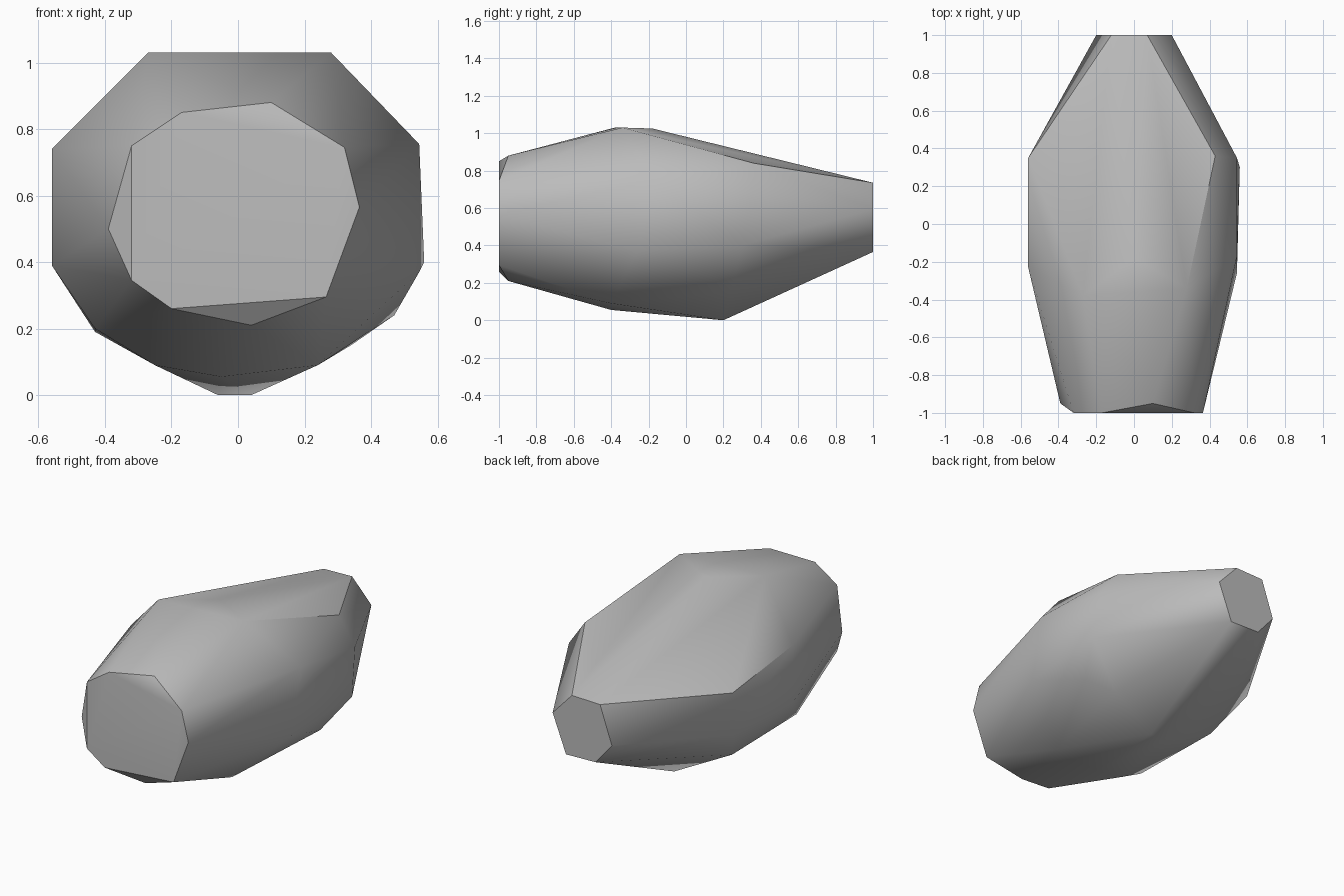
import bpy
import bmesh
import math

default_cube = bpy.data.objects.get("Cube")
if default_cube:
    bpy.data.objects.remove(default_cube, do_unlink=True)


def flat_material(name, value):
    material = bpy.data.materials.new(name)
    material.use_nodes = True
    colour = (value, value, value, 1)
    material.diffuse_color = colour
    material.node_tree.nodes["Principled BSDF"].inputs["Base Color"].default_value = colour
    return material


def ring_at(depth, outline):
    """Place an outline of (x, z) pairs on one upright plane."""
    return [(x, depth, z) for x, z in outline]


# Broad cut face at the front, with three chipped corners set back
front_face = ring_at(-1, [(-.32, .75), (-.17, .85), (.32, .745), (.365, .565),
                          (.265, .295), (-.2, .26), (-.32, .345)])
front_chips = ring_at(-.95, [(.1, .88), (.04, .21), (-.39, .5)])

# Small six-sided cut face at the back
back_face = ring_at(1, [(.2, .595), (.07, .735), (-.12, .73),
                        (-.2, .5), (-.09, .37), (.11, .365)])

# Widest part of the body: top ridge, flanks and keel
top_ridge = [(-.27, -.38, 1.03), (.28, -.34, 1.03), (0, -.18, 1.025), (.43, .36, .84)]
left_flank = [(.545, -.17, .755), (.545, -.26, .37), (.56, .3, .4), (.545, .35, .68)]
right_flank = [(-.56, -.23, .74), (-.56, -.23, .39), (-.56, .35, .67), (-.56, .34, .41)]
keel = [(.47, .12, .24), (.34, .24, .15), (.24, -.4, .09), (-.05, -.4, .055),
        (-.25, -.4, .09), (-.43, -.45, .2), (-.43, .17, .19), (.04, .2, 0), (-.06, .2, 0)]

# Wrap all of the corners in one faceted skin
bm = bmesh.new()
for point in front_face + front_chips + back_face + top_ridge + left_flank + right_flank + keel:
    bm.verts.new(point)
hull = bmesh.ops.convex_hull(bm, input=bm.verts)
bmesh.ops.delete(bm, geom=[v for v in bm.verts if not v.link_faces], context='VERTS')
bmesh.ops.dissolve_limit(bm, angle_limit=math.radians(2), verts=bm.verts, edges=bm.edges)
bmesh.ops.recalc_face_normals(bm, faces=bm.faces)

mesh = bpy.data.meshes.new("boulder")
bm.to_mesh(mesh)
bm.free()
boulder = bpy.data.objects.new("boulder", mesh)
bpy.context.collection.objects.link(boulder)
mesh.materials.append(flat_material("stone grey", .5))

# Soft shading with crisp edges around the cut faces
bpy.ops.object.select_all(action='DESELECT')
boulder.select_set(True)
bpy.context.view_layer.objects.active = boulder
bpy.ops.object.shade_smooth_by_angle(angle=math.radians(35))
